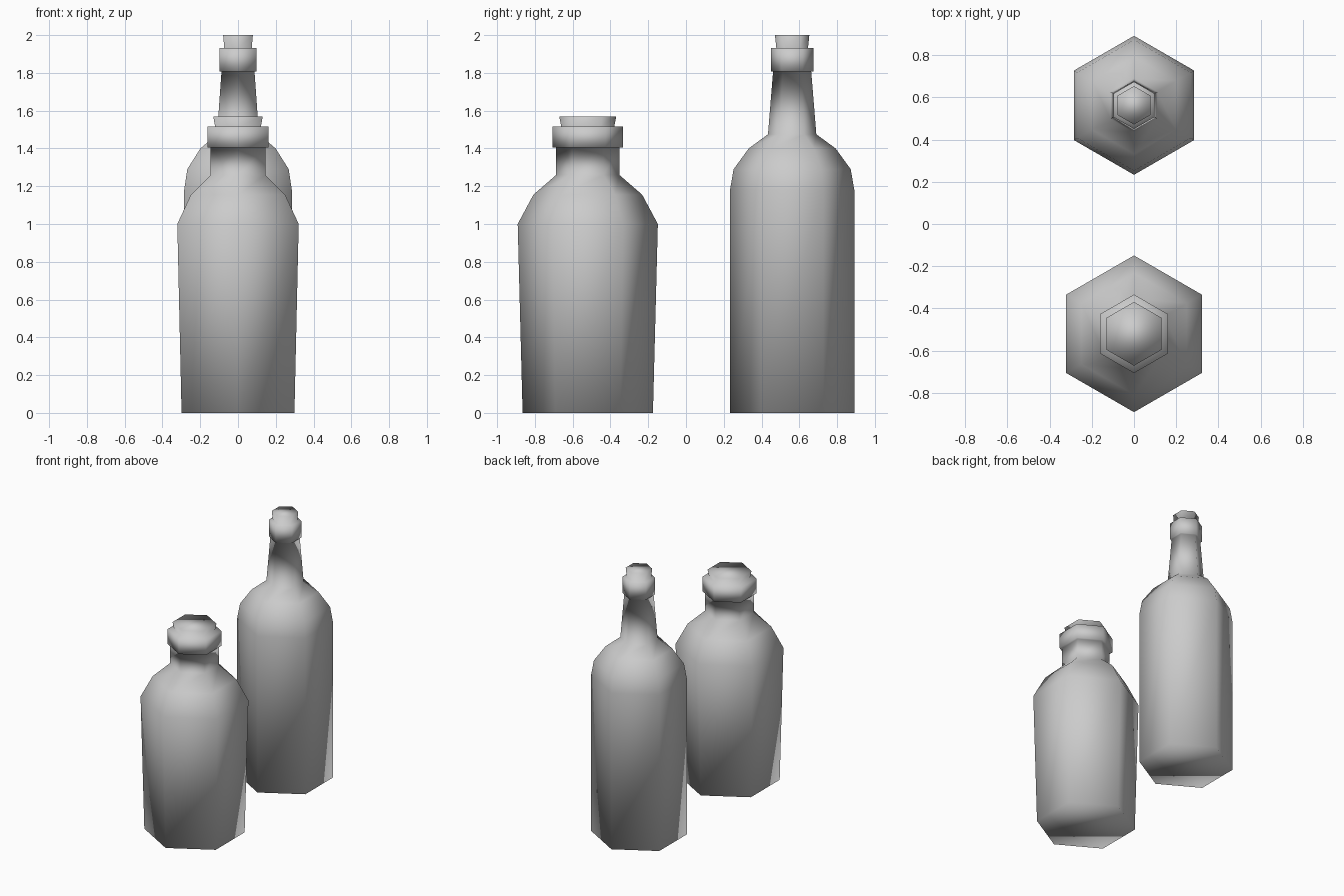
import bpy, bmesh, math

if "Cube" in bpy.data.objects:
    bpy.data.objects.remove(bpy.data.objects["Cube"])

SIDES = 6


def lathe(name, y, profile):
    """Hexagonal turned solid from (radius, height) pairs, closed at both ends."""
    bm = bmesh.new()
    rings = []
    for r, z in profile:
        ring = []
        for i in range(SIDES):
            a = math.pi / 2 + 2 * math.pi * i / SIDES
            ring.append(bm.verts.new((r * math.cos(a), r * math.sin(a), z)))
        rings.append(ring)
    for low, high in zip(rings, rings[1:]):
        for i in range(SIDES):
            j = (i + 1) % SIDES
            bm.faces.new((low[i], low[j], high[j], high[i]))
    bm.faces.new(rings[0][::-1])
    bm.faces.new(rings[-1])
    for f in bm.faces:
        f.smooth = True
    mesh = bpy.data.meshes.new(name)
    bm.to_mesh(mesh)
    bm.free()
    obj = bpy.data.objects.new(name, mesh)
    obj.location.y = y
    bpy.context.collection.objects.link(obj)
    return obj


# Short wide bottle: body, shoulder, neck, collar, stopper
lathe("short_bottle", -0.52, [
    (0.345, 0), (0.371, 1.0), (0.288, 1.155), (0.167, 1.26), (0.167, 1.405),
    (0.186, 1.405), (0.186, 1.515), (0.14, 1.515), (0.151, 1.57)])

# Tall slim bottle: body, shoulder, tapered neck, collar, stopper
lathe("tall_bottle", 0.562, [
    (0.329, 0), (0.329, 1.18), (0.31, 1.29), (0.23, 1.40), (0.128, 1.475),
    (0.101, 1.807), (0.112, 1.807), (0.112, 1.932), (0.084, 1.932), (0.091, 2.0)])
